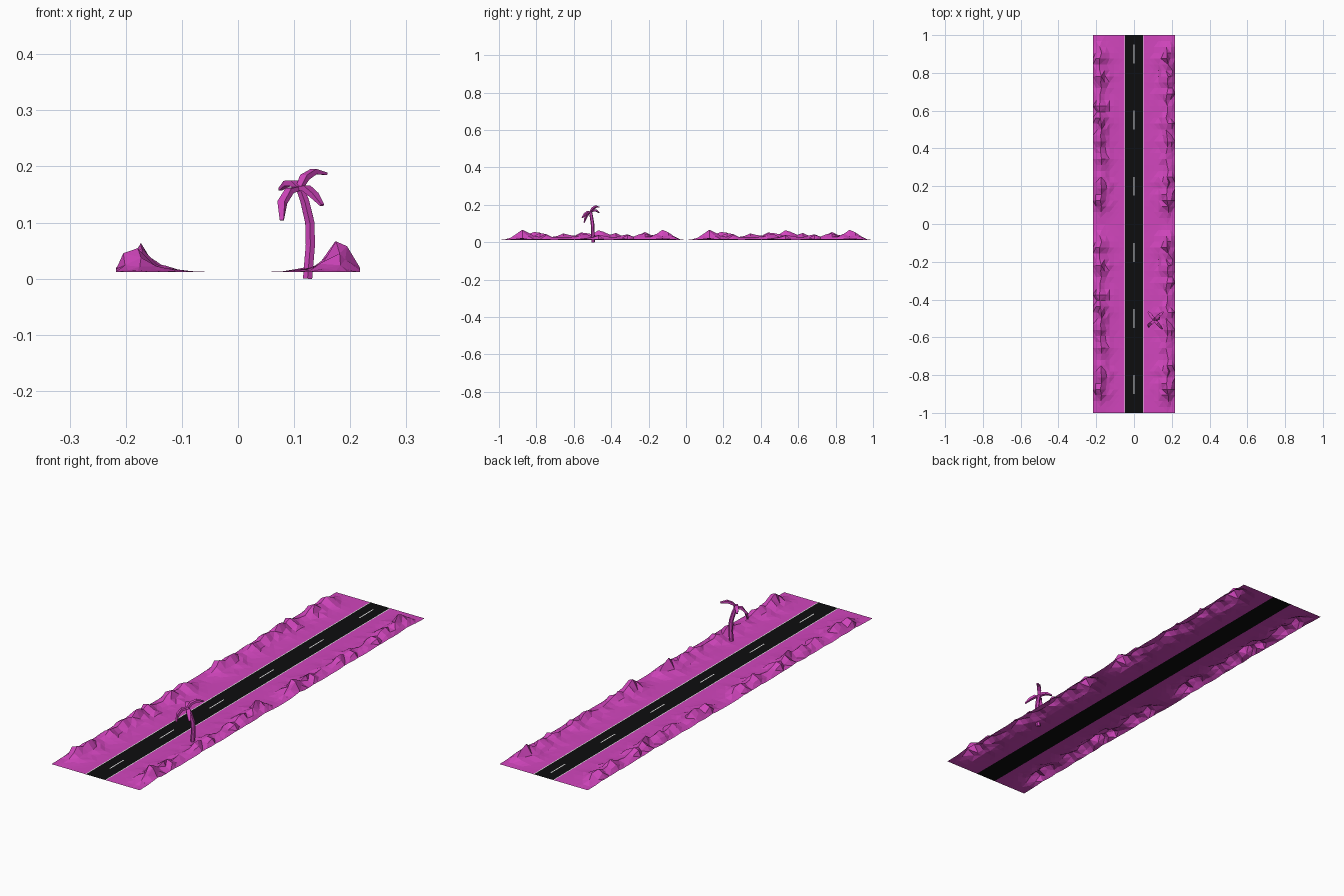
import bpy, bmesh, math, random
from mathutils import Vector

if "Cube" in bpy.data.objects:
    bpy.data.objects.remove(bpy.data.objects["Cube"])

GROUND = 0.012


def material(name, rgb):
    m = bpy.data.materials.new(name)
    m.diffuse_color = (*rgb, 1)
    m.use_nodes = True
    m.node_tree.nodes["Principled BSDF"].inputs["Base Color"].default_value = m.diffuse_color
    return m


pink = material("magenta", (0.64, 0.06, 0.51))
black = material("asphalt black", (0.004, 0.004, 0.0045))
white = material("line white", (0.85, 0.85, 0.85))


def finish(bm, name, mat):
    mesh = bpy.data.meshes.new(name)
    bm.to_mesh(mesh)
    bm.free()
    mesh.materials.append(mat)
    ob = bpy.data.objects.new(name, mesh)
    bpy.context.collection.objects.link(ob)
    return ob


def plate(name, x0, x1, y0, y1, z, mat):
    bm = bmesh.new()
    bm.faces.new([bm.verts.new(p) for p in
                  ((x0, y0, z), (x1, y0, z), (x1, y1, z), (x0, y1, z))])
    return finish(bm, name, mat)


# Road with edge lines and centre dashes
plate("road", -0.05, 0.05, -1, 1, GROUND, black)
for side, label in ((-1, "left"), (1, "right")):
    plate(label + "_edge_line", side * 0.049 - 0.002, side * 0.049 + 0.002,
          -1, 1, GROUND + 0.0006, white)
for i in range(6):
    y = -0.9 + 0.35 * i
    plate(f"centre_dash_{i + 1}", -0.0025, 0.0025, y, y + 0.1, GROUND + 0.0006, white)

# Mountain verges: each side is one ridge tile used twice. Peaks are (y, height)
PEAKS = {
    -1: ((0.13, 0.045), (0.20, 0.05), (0.35, 0.038), (0.45, 0.047), (0.54, 0.058),
         (0.62, 0.04), (0.78, 0.043), (0.88, 0.04)),
    1: ((0.13, 0.058), (0.23, 0.042), (0.45, 0.04), (0.54, 0.03), (0.68, 0.033),
        (0.77, 0.04), (0.88, 0.058)),
}
# distance from the road centre, share of the ridge height
COLUMNS = ((0.05, 0), (0.08, 0.02), (0.105, 0.07), (0.13, 0.18), (0.15, 0.45),
           (0.176, 1), (0.198, 0.55), (0.217, 0.1))
ROWS = 32


def ridge(side, y):
    edge = min(1, 6 * min(y, 1 - y))
    peak = max(h * max(0, 1 - abs(y - p) / 0.085) for p, h in PEAKS[side])
    return max(peak, 0.016 * edge)


def verge(side, y0, name):
    rnd = random.Random(5 + side)
    bm = bmesh.new()
    grid = []
    for r in range(ROWS + 1):
        t = r / ROWS
        row = []
        inner = 0 < r < ROWS
        for c, (x, share) in enumerate(COLUMNS):
            j = rnd.uniform(-1, 1)
            k = rnd.uniform(-1, 1)
            z = ridge(side, t) * share
            if inner and c != 5:
                z *= 1 + 0.55 * j
            if inner and 3 < c < 7:
                x += 0.007 * k
            row.append(bm.verts.new((side * x, y0 + t, GROUND + z)))
        grid.append(row)
    for a, b in zip(grid, grid[1:]):
        for c in range(len(COLUMNS) - 1):
            quad = [a[c], a[c + 1], b[c + 1], b[c]]
            bm.faces.new(quad if side > 0 else quad[::-1])
    bmesh.ops.triangulate(bm, faces=bm.faces[:])
    finish(bm, name, pink)


for side, label in ((-1, "left"), (1, "right")):
    verge(side, -1, label + "_mountains_front")
    verge(side, 0, label + "_mountains_back")


# Palm: tapered sweeps along short paths
def sweep(name, path, widths, sides, flat=1.0):
    pts = [Vector(p) for p in path]
    bm = bmesh.new()
    rings = []
    for i, p in enumerate(pts):
        d = (pts[min(i + 1, len(pts) - 1)] - pts[max(i - 1, 0)]).normalized()
        ref = Vector((0, 1, 0)) if flat == 1 else Vector((0, 0, 1))
        across = d.cross(ref).normalized()
        up = across.cross(d)
        ring = []
        for s in range(sides):
            a = 2 * math.pi * (s + 0.5) / sides
            ring.append(bm.verts.new(p + widths[i] * (across * math.cos(a)
                                                      + up * math.sin(a) * flat)))
        rings.append(ring)
    for a, b in zip(rings, rings[1:]):
        for s in range(sides):
            n = (s + 1) % sides
            bm.faces.new((a[s], a[n], b[n], b[s]))
    bm.faces.new(rings[0])
    bm.faces.new(rings[-1])
    bmesh.ops.recalc_face_normals(bm, faces=bm.faces[:])
    return finish(bm, name, pink)


sweep("palm_trunk",
      ((0.124, -0.497, 0), (0.126, -0.497, 0.025), (0.129, -0.498, 0.06),
       (0.128, -0.5, 0.1), (0.119, -0.506, 0.138), (0.109, -0.511, 0.165)),
      (0.0095, 0.0095, 0.0095, 0.0095, 0.009, 0.008), 6)

crown = (0.109, -0.511, 0.161)
FRONDS = (
    ((0.119, -0.497, 0.181), (0.135, -0.482, 0.191), (0.157, -0.465, 0.187)),
    ((0.122, -0.525, 0.161), (0.136, -0.54, 0.149), (0.15, -0.555, 0.131)),
    ((0.1, -0.497, 0.17), (0.088, -0.482, 0.17), (0.075, -0.465, 0.159)),
    ((0.092, -0.524, 0.157), (0.079, -0.535, 0.136), (0.078, -0.545, 0.104)),
)
for i, frond in enumerate(FRONDS):
    sweep(f"palm_frond_{i + 1}", (crown,) + frond,
          (0.008, 0.012, 0.011, 0.005), 4, 0.6)
